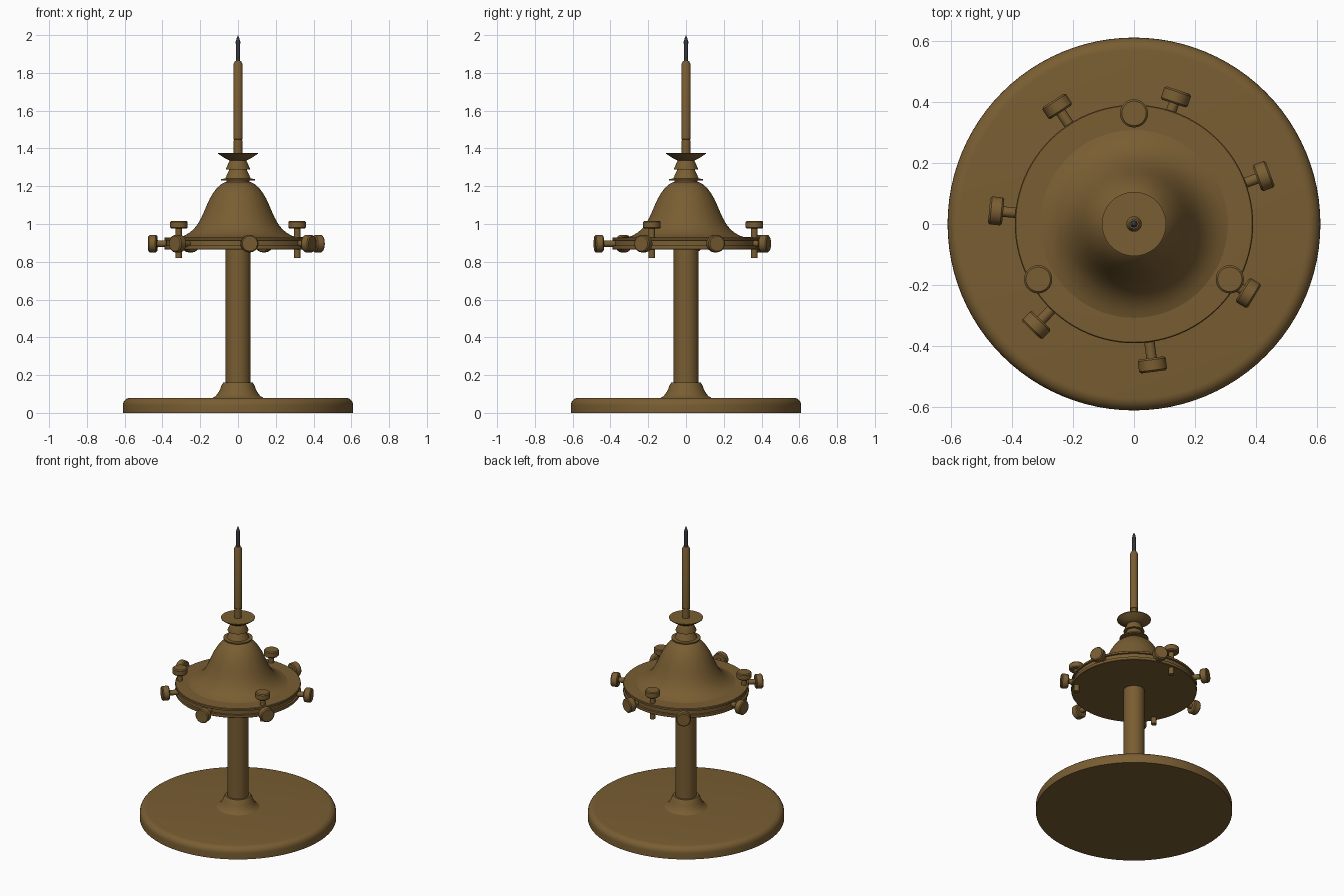
import bpy
from math import radians, cos, sin, tau
from mathutils import Matrix

default = bpy.data.objects.get("Cube")
if default:
    bpy.data.objects.remove(default)


def make_material(name, rgb, rough):
    mat = bpy.data.materials.new(name)
    mat.use_nodes = True
    color = (*rgb, 1)
    mat.diffuse_color = color
    bsdf = next(n for n in mat.node_tree.nodes if n.type == 'BSDF_PRINCIPLED')
    bsdf.inputs["Base Color"].default_value = color
    bsdf.inputs["Roughness"].default_value = rough
    return mat


BRASS = make_material("aged brass", (0.19, 0.11, 0.032), 0.5)
STEEL = make_material("dark steel", (0.035, 0.037, 0.045), 0.4)


def lathe(name, profile, mat=BRASS, sides=96, matrix=None):
    """Revolve (radius, height) points around z, closing on the axis."""
    verts, faces, rings = [], [], []
    for r, z in profile:
        start = len(verts)
        if r == 0:
            verts.append((0, 0, z))
            rings.append([start] * sides)
        else:
            verts += [(r * cos(tau * i / sides), r * sin(tau * i / sides), z)
                      for i in range(sides)]
            rings.append(list(range(start, start + sides)))
    for low, high in zip(rings, rings[1:]):
        for i in range(sides):
            j = (i + 1) % sides
            quad = [low[i], low[j], high[j], high[i]]
            faces.append(list(dict.fromkeys(quad)))
    mesh = bpy.data.meshes.new(name)
    mesh.from_pydata(verts, [], faces)
    mesh.materials.append(mat)
    obj = bpy.data.objects.new(name, mesh)
    bpy.context.collection.objects.link(obj)
    if matrix:
        obj.matrix_world = matrix
    bpy.ops.object.select_all(action='DESELECT')
    obj.select_set(True)
    bpy.context.view_layer.objects.active = obj
    bpy.ops.object.shade_smooth_by_angle(angle=radians(35))
    return obj


# Round foot with a softened rim
foot_rim = [(0.57 + 0.04 * cos(radians(a)), 0.04 + 0.04 * sin(radians(a)))
            for a in range(0, 91, 15)]
lathe("foot", [(0, 0), (0.61, 0), *foot_rim, (0, 0.08)])

# Flared socket and column
lathe("column_socket", [(0.135, 0.079), (0.12, 0.088), (0.107, 0.102), (0.095, 0.125),
                        (0.086, 0.148), (0.078, 0.16), (0, 0.16)], sides=64)
lathe("column", [(0.066, 0.08), (0.066, 0.87)], sides=64)

# Table with a grooved edge
lathe("table", [(0, 0.865), (0.387, 0.865), (0.39, 0.868), (0.39, 0.885), (0.38, 0.887),
                (0.38, 0.912), (0.39, 0.914), (0.39, 0.926), (0.387, 0.929),
                (0.305, 0.931), (0, 0.931)])

# Bell-shaped dome
lathe("dome", [(0.31, 0.93), (0.285, 0.938), (0.26, 0.952), (0.235, 0.972), (0.213, 1.0),
               (0.195, 1.032), (0.18, 1.065), (0.165, 1.1), (0.149, 1.135), (0.131, 1.165),
               (0.112, 1.19), (0.09, 1.21), (0.068, 1.222), (0, 1.225)])

# Stacked collars and drip cup
lathe("lower_collar", [(0, 1.218), (0.06, 1.218), (0.06, 1.23), (0.09, 1.231),
                       (0.09, 1.239), (0.068, 1.24), (0.046, 1.288), (0, 1.288)], sides=64)
lathe("upper_collar", [(0, 1.288), (0.064, 1.288), (0.064, 1.293), (0.042, 1.34),
                       (0, 1.34)], sides=64)
lathe("cup", [(0, 1.335), (0.045, 1.336), (0.068, 1.347), (0.088, 1.36), (0.105, 1.372),
              (0.105, 1.376), (0, 1.376)], sides=64)

# Spindle with two rings, and its pointed steel tip
lathe("spindle", [(0.023, 1.37), (0.023, 1.434), (0.025, 1.435), (0.025, 1.442),
                  (0.022, 1.443), (0.022, 1.448), (0.025, 1.449), (0.025, 1.845),
                  (0.016, 1.862), (0, 1.862)], sides=48)
lathe("tip", [(0.011, 1.86), (0.012, 1.965), (0.008, 1.98), (0, 2.0)], STEEL, 32)


def thumbscrew(name, length, thickness, matrix):
    """Head centred on the origin, shaft running down -z."""
    t, r = thickness / 2, 0.046
    lathe(name, [(0, -length), (0.017, -length), (0.017, -t), (r - 0.006, -t),
                 (r, -t + 0.006), (r, t - 0.006), (r - 0.006, t), (0, t)],
          sides=40, matrix=matrix)


# Three upright levelling screws
for i in range(3):
    turn = Matrix.Rotation(radians(90 + 120 * i), 4, 'Z')
    thumbscrew(f"levelling_screw_{i + 1}", 0.175, 0.042,
               turn @ Matrix.Translation((0.362, 0, 0.996)))

# Seven clamping screws around the edge, each wound out a little differently
for i, reach in enumerate((0.452, 0.438, 0.46, 0.453, 0.46, 0.465, 0.437)):
    turn = Matrix.Rotation(radians(20.3) + tau * i / 7, 4, 'Z')
    thumbscrew(f"clamping_screw_{i + 1}", 0.11, 0.046,
               turn @ Matrix.Translation((reach, 0, 0.896))
               @ Matrix.Rotation(radians(90), 4, 'Y'))
